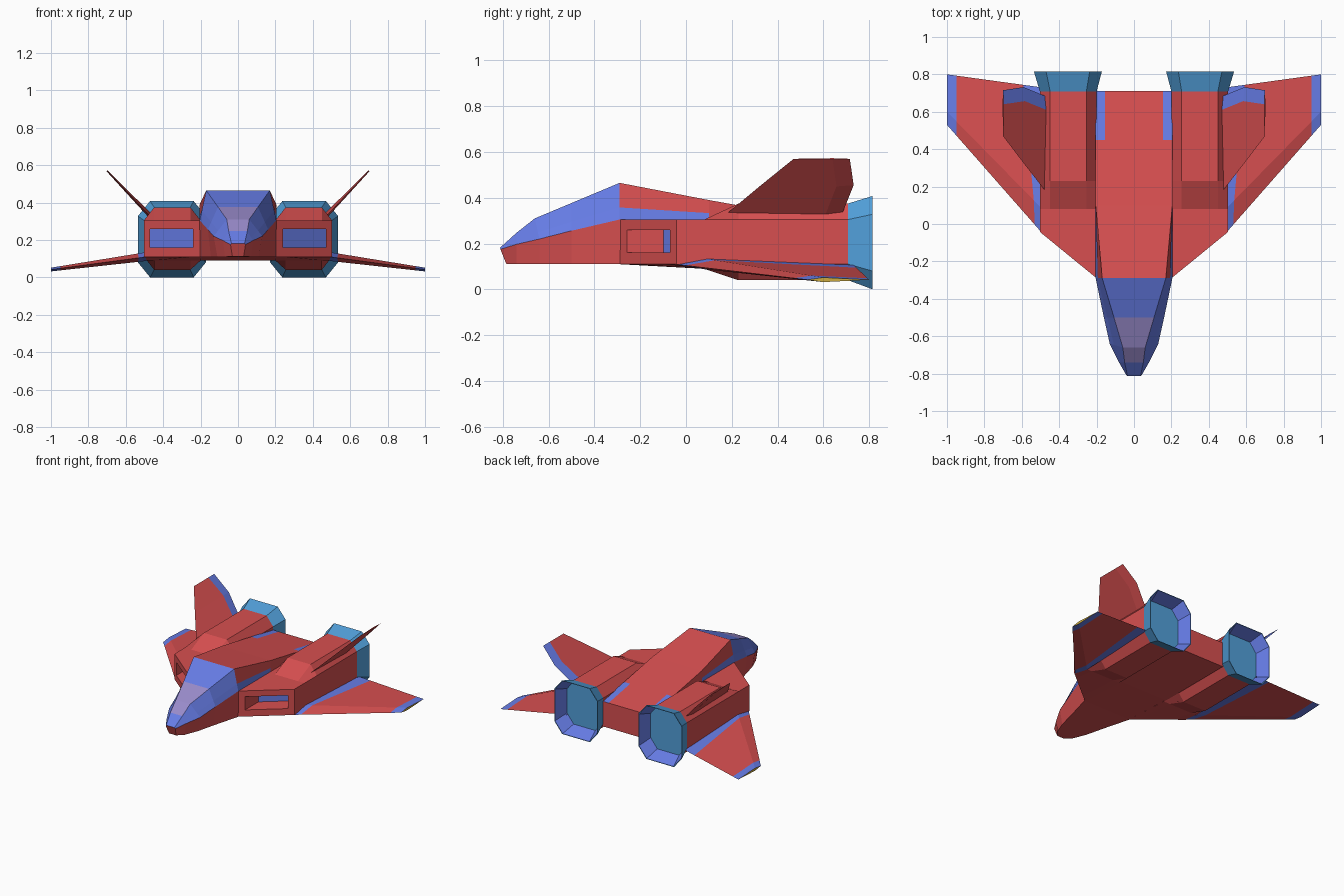
import bpy, bmesh
from mathutils import Vector as V

if "Cube" in bpy.data.objects:
    bpy.data.objects.remove(bpy.data.objects["Cube"])

def material(name, r, g, b):
    m = bpy.data.materials.new(name)
    m.diffuse_color = (r, g, b, 1)
    m.use_nodes = True
    m.node_tree.nodes["Principled BSDF"].inputs["Base Color"].default_value = m.diffuse_color
    return m

RED, BLUE, CYAN, MAUVE, YELLOW = range(5)
MATS = [material("hull red", .68, .078, .08), material("panel blue", .135, .205, .80),
        material("nozzle cyan", .084, .35, .70), material("glass mauve", .32, .26, .60),
        material("tip yellow", .60, .40, .05)]

def loft(name, rings, rule=lambda i, j: RED, caps=(RED, RED), side=1):
    """Skin a list of equal-length rings, cap both ends, colour by rule(ring, segment)."""
    bm = bmesh.new()
    vs = [[bm.verts.new((p[0] * side, p[1], p[2])) for p in r] for r in rings]
    n = len(vs[0])
    for i in range(len(vs) - 1):
        for j in range(n):
            k = (j + 1) % n
            f = bm.faces.new((vs[i][j], vs[i][k], vs[i + 1][k], vs[i + 1][j]))
            f.material_index = rule(i, j)
    for ring, c in ((vs[0], caps[0]), (vs[-1], caps[1])):
        bm.faces.new(ring).material_index = c
    bmesh.ops.recalc_face_normals(bm, faces=bm.faces)
    me = bpy.data.meshes.new(name)
    bm.to_mesh(me)
    bm.free()
    for m in MATS:
        me.materials.append(m)
    ob = bpy.data.objects.new(name, me)
    bpy.context.collection.objects.link(ob)
    return ob

# Fuselage stations: bottom (x, y, z), side crease (x, y, z), top edge (x, y, z)
stations = [
    ((.03, -.785, .112), (.04, -.81, .175), (.035, -.812, .182)),
    ((.07, -.74, .11), (.08, -.74, .197), (.05, -.74, .247)),
    ((.11, -.64, .11), (.13, -.64, .22), (.06, -.66, .31)),
    ((.145, -.50, .11), (.161, -.50, .256), (.107, -.50, .377)),
    ((.203, -.29, .11), (.205, -.29, .305), (.17, -.29, .465)),
    ((.205, .10, .09), (.205, .10, .305), (.205, .10, .39)),
    ((.205, .45, .09), (.205, .45, .25), (.205, .45, .327)),
    ((.205, .71, .09), (.205, .71, .20), (.205, .71, .28)),
]
rings = []
for b, s, t in stations:
    b, s, t = V(b), V(s), V(t)
    half = [b, s, s.lerp(t, .33), t, V((t.x * .75, t.y, t.z))]
    rings.append(half + [V((-p.x, p.y, p.z)) for p in reversed(half)])

def fuselage_rule(i, j):
    j = min(j, 8 - j) if j < 9 else 9      # fold left side onto right side
    if i < 4:                              # canopy and nose
        if j in (3, 4):
            return MAUVE if i in (1, 2) else BLUE
        return BLUE if j in (1, 2) else RED
    if i == 4 and j == 1:                  # stripe behind the canopy
        return BLUE
    if i == 6 and j == 3:                  # rear deck edge strips
        return BLUE
    return RED

loft("fuselage", rings, fuselage_rule)

# Eight-point engine section; cx, cz are the corner cuts
def octagon(x0, x1, z0, z1, cx, cz, y):
    pts = [(x1, z0 + cz), (x1, z1 - cz), (x1 - cx, z1), (x0 + cx, z1),
           (x0, z1 - cz), (x0, z0 + cz), (x0 + cx, z0), (x1 - cx, z0)]
    return [V((x, y(x) if callable(y) else y, z)) for x, z in pts]

def sweep(x):                              # slanted intake front
    return -.29 + (x - .2) * .817

def wing_ring(f_lead, f_ridge, f_trail):
    def mix(a, b, f):
        return V(a).lerp(V(b), f)
    return [mix((.49, -.05, .11), (1, .53, .042), f_lead),
            mix((.49, .08, .135), (1, .60, .052), f_ridge),
            mix((.49, .73, .108), (1, .80, .042), f_trail),
            mix((.49, .08, .088), (1, .60, .032), f_ridge)]

def fin_ring(lead, trail, thick):
    a, b = V(lead), V(trail)
    n = V((-.73, 0, .68)) * thick
    m = b - V((0, .075, 0))
    return [a, m + n, b, m - n]

for side, tag in ((1, "right"), (-1, "left")):
    # Intake recess, intake box and engine nacelle
    loft(tag + "_engine_nacelle", [
        octagon(.24, .47, .16, .26, .05, 0, lambda x: sweep(x) + .16),
        octagon(.24, .47, .16, .26, .05, 0, sweep),
        octagon(.20, .503, .11, .305, .055, 0, sweep),
        octagon(.20, .503, .09, .305, .055, 0, .08),
        octagon(.20, .503, .04, .375, .055, .07, .23),
        octagon(.20, .503, .04, .375, .055, .07, .71)], caps=(BLUE, RED), side=side)
    # Flared exhaust nozzle, hollow
    loft(tag + "_nozzle", [
        octagon(.20, .503, .04, .375, .055, .07, .708),
        octagon(.172, .535, 0, .408, .065, .08, .815),
        octagon(.176, .531, .004, .404, .065, .08, .815),
        octagon(.205, .498, .045, .37, .055, .07, .716)],
        lambda i, j: BLUE if i == 2 else CYAN, (CYAN, CYAN), side)
    # Wing with blue root strip and tip
    loft(tag + "_wing", [wing_ring(0, 0, 0), wing_ring(.08, .09, .2),
                         wing_ring(.9, .9, .9), wing_ring(1, 1, 1)],
         lambda i, j: RED if i == 1 else BLUE, (RED, YELLOW), side)
    # Canted tail fin, blue along the inner rear edge
    loft(tag + "_tail_fin", [fin_ring((.465, .165, .32), (.465, .68, .325), .012),
                             fin_ring((.59, .325, .453), (.59, .732, .455), .008),
                             fin_ring((.70, .47, .57), (.70, .715, .57), .004)],
         lambda i, j: BLUE if j == 1 else RED, (RED, RED), side)
